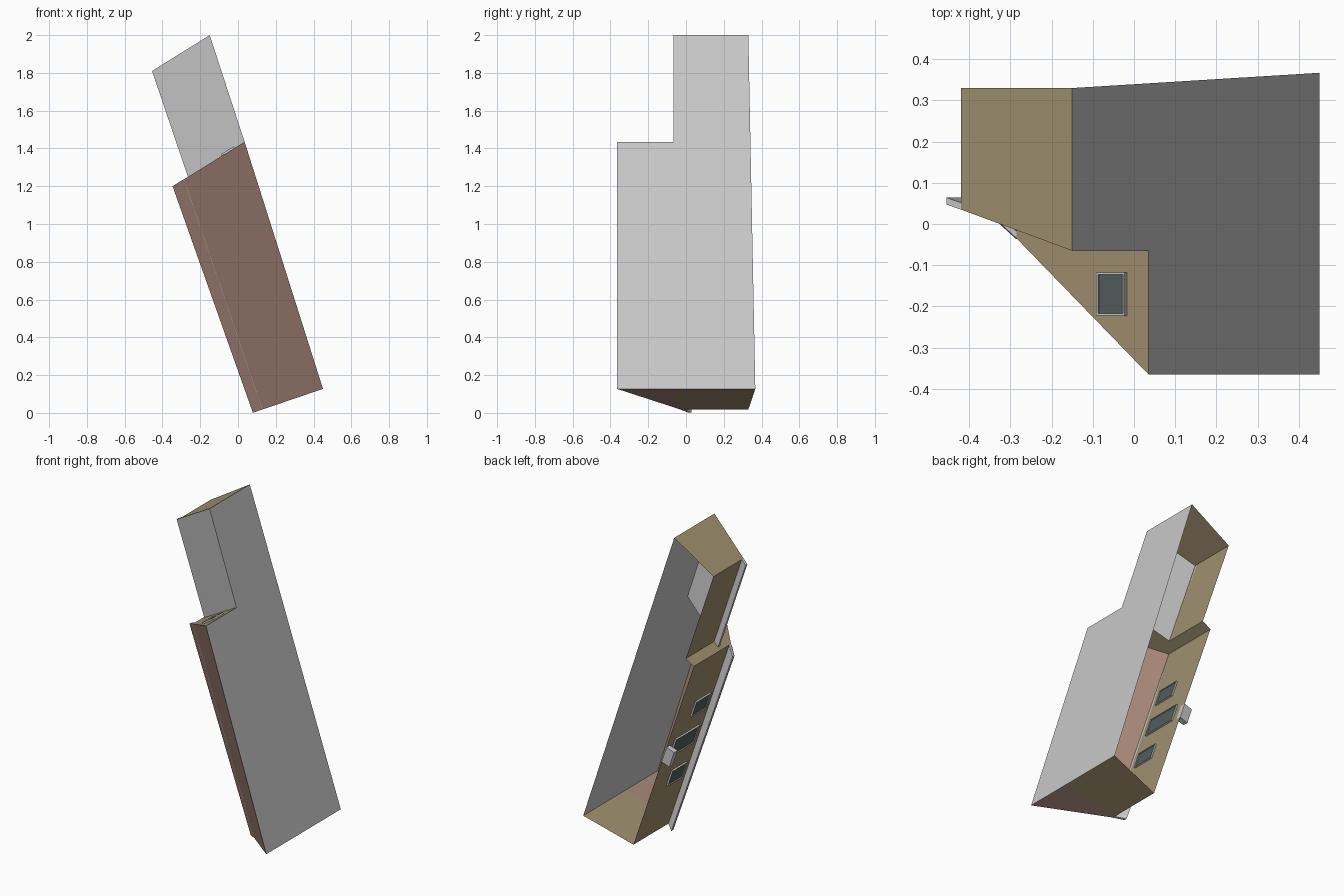
import bpy, bmesh
from mathutils import Vector as V

if "Cube" in bpy.data.objects:
    bpy.data.objects.remove(bpy.data.objects["Cube"])


def material(name, rgb):
    m = bpy.data.materials.new(name)
    m.diffuse_color = (*rgb, 1)
    m.use_nodes = True
    m.node_tree.nodes["Principled BSDF"].inputs["Base Color"].default_value = m.diffuse_color
    return m


GREY = material("light grey", (0.58, 0.58, 0.58))
TAN = material("tan render", (0.35, 0.28, 0.16))
BROWN = material("brown tile", (0.39, 0.24, 0.19))
SLATE = material("dark glass", (0.085, 0.11, 0.11))
INSIDE = V((0.0, 0.1, 0.9))


def build(name, bm, mat):
    me = bpy.data.meshes.new(name)
    bm.to_mesh(me)
    bm.free()
    me.materials.append(mat)
    ob = bpy.data.objects.new(name, me)
    bpy.context.collection.objects.link(ob)
    return ob


def sheet(name, mat, *pts, out=None):
    """One thin flat panel, turned outward."""
    bm = bmesh.new()
    f = bm.faces.new([bm.verts.new(p) for p in pts])
    f.normal_update()
    if f.normal.dot(V(out) if out else f.calc_center_median() - INSIDE) < 0:
        f.normal_flip()
    return build(name, bm, mat)


def loft(name, mat, a, b):
    """Closed prism between two matching end outlines."""
    bm = bmesh.new()
    va, vb = [bm.verts.new(p) for p in a], [bm.verts.new(p) for p in b]
    bm.faces.new(va)
    bm.faces.new(vb[::-1])
    for i in range(len(a)):
        j = (i + 1) % len(a)
        bm.faces.new((va[j], va[i], vb[i], vb[j]))
    bmesh.ops.recalc_face_normals(bm, faces=bm.faces)
    return build(name, bm, mat)


def block(name, mat, c, u, v, n, su, sv, sn):
    """Box of size su, sv, sn along the directions u, v, n."""
    ring = [c + u * su * i + v * sv * j
            for i, j in ((-.5, -.5), (.5, -.5), (.5, .5), (-.5, .5))]
    return loft(name, mat, [p - n * sn / 2 for p in ring], [p + n * sn / 2 for p in ring])


def window(name, c, u, v, w, h):
    """Dark plate with a thin frame, seen from both sides of the wall."""
    n = u.cross(v).normalized()
    block(name + "_glass", SLATE, c, u, v, n, w, h, 0.009)
    for k in (-1, 1):
        block(name + "_side_frame", GREY, c + u * k * w / 2, u, v, n, 0.005, h + .005, 0.02)
        block(name + "_end_frame", GREY, c + v * k * h / 2, u, v, n, w, 0.005, 0.02)


# the three end planes, as height over x
def top(x, y): return V((x, y, 2 + 0.623 * (x + 0.15)))
def mid(x, y): return V((x, y, 1.435 + 0.618 * (x - 0.035)))
def low(x, y): return V((x, y, 0.127 + 0.34 * (x - 0.45)))


A, B, G, H = top(-.15, .33), top(-.15, -.065), top(-.42, .035), top(-.42, .33)
C, D, W, S = mid(.035, -.065), mid(.035, -.365), mid(-.285, -.035), mid(-.285, .33)
G2, H2 = mid(-.23, .035), mid(-.23, .33)
E, F, I, W2 = low(.45, -.365), low(.45, .367), low(.13, .33), low(.13, -.03)
K = low(.45, -.06)

# shell, open on the floor side (+y)
sheet("party_wall", GREY, A, B, C, D, E, F, out=(1, 0, .3))
sheet("upper_end_wall", TAN, A, B, G, H, out=(0, 0, 1))
sheet("step_wall", TAN, D, W, S, H2, G2, C, out=(0, 0, 1))
sheet("lower_end_wall", TAN, K, F, I, W2, out=(0, 0, -1))
sheet("lower_gable", BROWN, E, K, W2, out=(0, 0, -1))
sheet("upper_front_wall", TAN, G, H, H2, G2, out=(-1, 0, -.3))
sheet("lower_front_wall", TAN, W, S, I, W2, out=(-1, 0, -.3))
sheet("upper_roof", GREY, B, G, G2, C, out=(-.3, -1, 0))
sheet("lower_roof", BROWN, D, W, W2, E, out=(-.7, -.7, 0))

# eaves beyond the walls
loft("upper_eave", GREY,
     [G, top(-.455, .047), top(-.455, .064), top(-.42, .052)],
     [G2, mid(-.265, .047), mid(-.265, .064), mid(-.23, .052)])
T, T2 = mid(-.345, .02), low(.08, .015)
loft("lower_eave", GREY,
     [W, T, mid(-.345, .036), mid(-.285, -.018)],
     [W2, T2, low(.08, .03), low(.13, -.013)])
lift = V((-.0015, -.0015, 0))
sheet("lower_roof_edge", BROWN, W + lift, T + lift, T2 + lift, W2 + lift, out=(-.7, -.7, 0))

# front openings, placed along the lower front wall
along = (S - I).normalized()
up = V((0, -1, 0))


def on_wall(s, t): return I.lerp(S, s) + up * t


window("window_a", on_wall(.705, .236), along, up, .105, .14)
window("door", on_wall(.52, .187), along, up, .12, .225)
window("window_b", on_wall(.32, .23), along, up, .105, .14)

# doorstep
outward = along.cross(up).normalized()
if outward.x > 0:
    outward = -outward
block("doorstep", GREY, on_wall(.505, .017) + outward * .028, along, up, outward, .105, .034, .056)

# small window in the step wall
window("step_window", mid(-.052, -.17), V((1, 0, .618)).normalized(), up, .076, .1)
